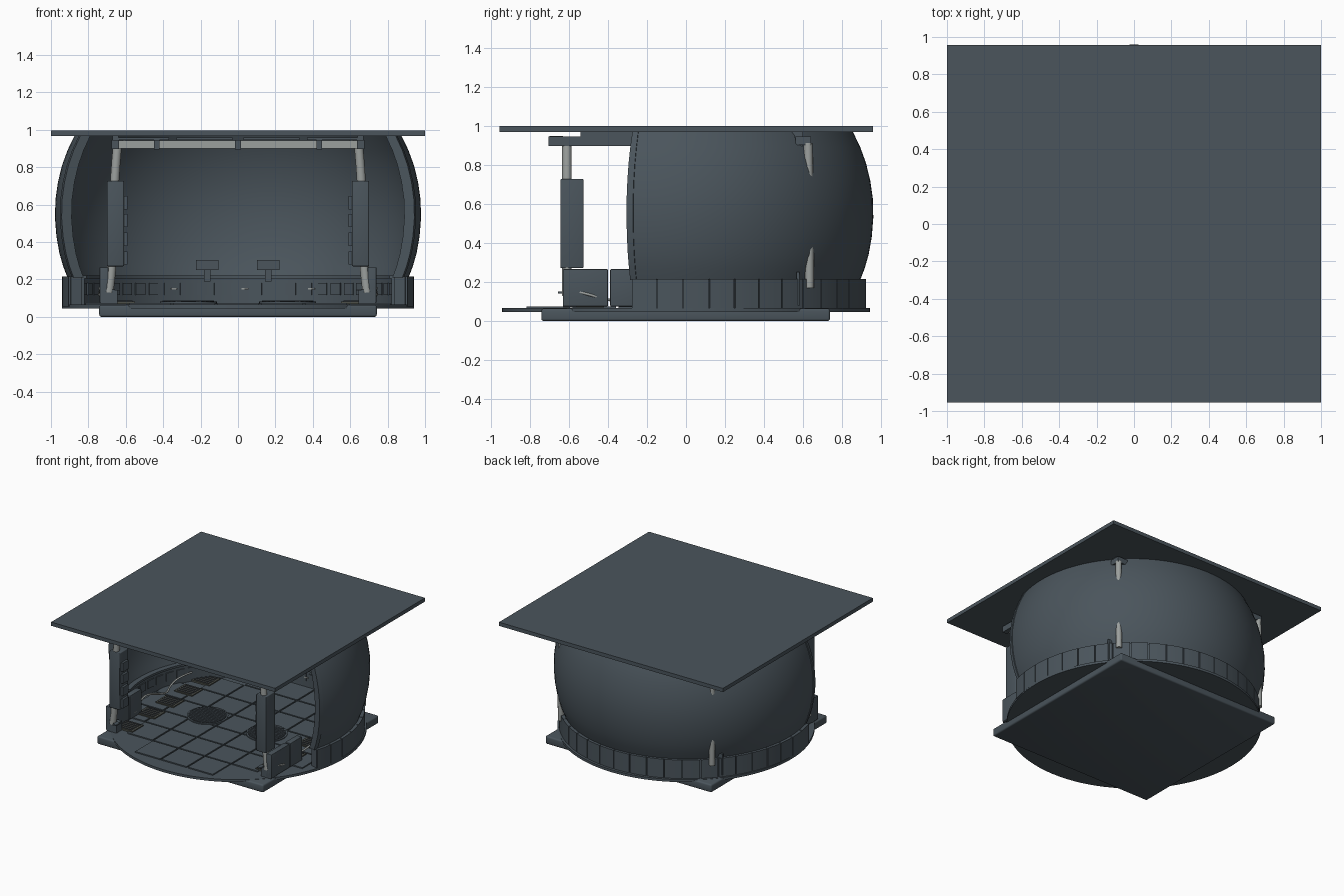
import bpy, bmesh, math
from mathutils import Vector

if "Cube" in bpy.data.objects:
    bpy.data.objects.remove(bpy.data.objects["Cube"])


def mat(name, c):
    m = bpy.data.materials.new(name)
    m.diffuse_color = (*c, 1)
    m.use_nodes = True
    m.node_tree.nodes["Principled BSDF"].inputs["Base Color"].default_value = m.diffuse_color
    return m


SLATE = mat("slate", (0.069, 0.090, 0.107))
LIGHT = mat("light grey", (0.33, 0.35, 0.34))
OLIVE = mat("dark olive", (0.075, 0.08, 0.068))
DARK = mat("dark grille", (0.035, 0.042, 0.05))
CY = -0.02  # centre of the round wall along y


def finish(name, bm, m, smooth=False):
    bmesh.ops.recalc_face_normals(bm, faces=bm.faces)
    me = bpy.data.meshes.new(name)
    bm.to_mesh(me)
    bm.free()
    ob = bpy.data.objects.new(name, me)
    bpy.context.collection.objects.link(ob)
    me.materials.append(m)
    if smooth:
        bpy.ops.object.select_all(action='DESELECT')
        bpy.context.view_layer.objects.active = ob
        ob.select_set(True)
        bpy.ops.object.shade_smooth_by_angle(angle=math.radians(30))
    return ob


def add_box(bm, x0, x1, y0, y1, z0, z1):
    r = bmesh.ops.create_cube(bm, size=1)
    for v in r["verts"]:
        v.co = ((x0 + x1) / 2 + v.co.x * (x1 - x0),
                (y0 + y1) / 2 + v.co.y * (y1 - y0),
                (z0 + z1) / 2 + v.co.z * (z1 - z0))


def boxes(name, m, items, mirror=False, bevel=0):
    bm = bmesh.new()
    for x0, x1, y0, y1, z0, z1 in items:
        add_box(bm, x0, x1, y0, y1, z0, z1)
        if mirror:
            add_box(bm, -x1, -x0, y0, y1, z0, z1)
    if bevel:
        bmesh.ops.bevel(bm, geom=bm.edges[:], offset=bevel, segments=3,
                        affect='EDGES', profile=0.5)
    return finish(name, bm, m, bool(bevel))


def add_arc(bm, profile, a0, a1, n):
    """Sweep a closed (radius, height) profile between two angles."""
    rings = []
    for i in range(n + 1):
        a = math.radians(a0 + (a1 - a0) * i / n)
        rings.append([bm.verts.new((r * math.cos(a), CY + r * math.sin(a), z)) for r, z in profile])
    k = len(profile)
    for p, q in zip(rings, rings[1:]):
        for j in range(k):
            bm.faces.new((p[j], p[(j + 1) % k], q[(j + 1) % k], q[j]))
    bm.faces.new(rings[0])
    bm.faces.new(rings[-1][::-1])


def rect(r0, r1, z0, z1):
    return [(r0, z0), (r1, z0), (r1, z1), (r0, z1)]


def arcs(name, m, profile, spans, n, smooth=True):
    bm = bmesh.new()
    for a0, a1 in spans:
        add_arc(bm, profile, a0, a1, n)
    return finish(name, bm, m, smooth)


def disc(name, m, x, y, r, z0, z1, n=64):
    bm = bmesh.new()
    bmesh.ops.create_cone(bm, cap_ends=True, segments=n, radius1=r, radius2=r, depth=z1 - z0)
    bmesh.ops.translate(bm, verts=bm.verts, vec=(x, y, (z0 + z1) / 2))
    return finish(name, bm, m, True)


def tube(name, m, pts, r):
    cu = bpy.data.curves.new(name, 'CURVE')
    cu.dimensions = '3D'
    cu.bevel_depth = r
    cu.bevel_resolution = 3
    cu.use_fill_caps = True
    sp = cu.splines.new('NURBS')
    sp.points.add(len(pts) - 1)
    for p, c in zip(sp.points, pts):
        p.co = (*c, 1)
    sp.use_endpoint_u = True
    sp.order_u = 3
    cu.materials.append(m)
    ob = bpy.data.objects.new(name, cu)
    bpy.context.collection.objects.link(ob)
    return ob


# Roof, base slab and round floor
boxes("roof_plate", SLATE, [(-1, 1, -0.955, 0.957, 0.967, 0.997)])
boxes("base_slab", SLATE, [(-0.742, 0.742, -0.74, 0.737, 0, 0.064)], bevel=0.012)
disc("floor_disc", SLATE, 0, 0, 0.942, 0.046, 0.066, 96)

# Floor tiles, kept inside the round wall
tiles = []
S = 0.235
for i in range(-3, 4):
    for j in range(-3, 4):
        x, y = i * S, j * S
        if math.hypot(abs(x) + S / 2, abs(y) + S / 2) < 0.99:
            h = S / 2 - 0.006
            tiles.append((x - h, x + h, y - h, y + h, 0.06, 0.075))
boxes("floor_tiles", SLATE, tiles)

# Round floor vents with slatted covers
for s in (-1, 1):
    disc("floor_vent", SLATE, s * 0.265, -0.01, 0.152, 0.07, 0.081, 40)
    disc("vent_grille", DARK, s * 0.265, -0.01, 0.138, 0.078, 0.084, 40)
    slats = []
    for k in range(-6, 7):
        w = math.sqrt(0.138 ** 2 - (k * 0.02) ** 2)
        slats.append((s * 0.265 - w, s * 0.265 + w, k * 0.02 - 0.014, k * 0.02 - 0.006, 0.08, 0.087))
    boxes("vent_slats", SLATE, slats)

# Side floor grates
grates, bars = [], []
for y in (-0.49, -0.21, 0.03, 0.27, 0.49):
    grates.append((0.55, 0.71, y - 0.07, y + 0.07, 0.07, 0.083))
    for k in range(5):
        yy = y - 0.052 + k * 0.026
        bars.append((0.565, 0.695, yy - 0.005, yy + 0.005, 0.08, 0.087))
boxes("side_grates", OLIVE, grates, True)
boxes("grate_slots", DARK, bars, True)

# Bulging round wall, open to the front
outer = [(0.912, 0.21), (0.935, 0.27), (0.955, 0.34), (0.971, 0.43), (0.979, 0.53), (0.976, 0.63),
         (0.963, 0.72), (0.941, 0.81), (0.912, 0.89), (0.875, 0.967)]
A0, A1 = -16, 196
shell = outer + [(r - 0.04, z) for r, z in reversed(outer)]
arcs("round_wall", SLATE, shell, [(A0, A1)], 72)
# Raised trim around the wall opening
trim = [(r + 0.006, z) for r, z in outer] + [(r - 0.05, z) for r, z in reversed(outer)]
arcs("wall_trim", SLATE, trim, [(A0 - 0.8, A0 + 1.2), (A1 - 1.2, A1 + 0.8)], 1)

# Lower band with separate outer panels
arcs("band_core", SLATE, rect(0.87, 0.93, 0.05, 0.212), [(A0, A1)], 72)
N = 26
step = (A1 - A0) / N
arcs("band_panels", SLATE, rect(0.92, 0.941, 0.055, 0.216),
     [(A0 + i * step + 0.2, A0 + (i + 1) * step - 0.2) for i in range(N)], 3)

# Inner console ring with ledge and small panels
arcs("inner_console", SLATE, rect(0.845, 0.875, 0.06, 0.205), [(A0 + 2, A1 - 2)], 72)
arcs("inner_ledge", SLATE, rect(0.835, 0.9, 0.205, 0.222), [(A0 + 2, A1 - 2)], 72)
spans = [(90 + i * 6.4 - 2.3, 90 + i * 6.4 + 2.3) for i in range(-15, 16)]
arcs("console_panels", SLATE, rect(0.838, 0.846, 0.118, 0.182), spans, 2)
arcs("console_lamps", LIGHT, rect(0.835, 0.84, 0.145, 0.154),
     [(90 + a - 1.3, 90 + a + 1.3) for a in (-28, -2.5, 24)], 2)

# Two small screens on stalks at the back
for x in (-0.165, 0.162):
    boxes("screen", SLATE, [(x - 0.06, x + 0.06, 0.755, 0.775, 0.25, 0.305),
                            (x - 0.018, x + 0.018, 0.765, 0.785, 0.19, 0.26)])

# Poles: bare at the ends, sleeved at the front, half sunk in the wall at the back
for s in (-1, 1):
    tube("front_pole", LIGHT, [(s * 0.69, -0.61, 0.13), (s * 0.667, -0.61, 0.3),
                               (s * 0.665, -0.61, 0.7), (s * 0.645, -0.61, 0.91)], 0.025)
    tube("rear_pole", LIGHT, [(s * 0.675, 0.632, 0.17), (s * 0.68, 0.632, 0.5),
                              (s * 0.672, 0.625, 0.91)], 0.023)
boxes("pole_sleeve", SLATE, [(0.61, 0.7, -0.643, -0.525, 0.27, 0.727)], True, 0.006)
boxes("sleeve_buttons", SLATE, [(0.592, 0.612, -0.62, -0.55, z, z + 0.07)
                                for z in (0.28, 0.38, 0.48, 0.575)], True)
boxes("pole_foot", SLATE, [(0.645, 0.735, -0.63, -0.56, 0.07, 0.145),
                           (0.63, 0.66, -0.655, -0.6, 0.14, 0.15)], True)
boxes("rear_bracket", SLATE, [(0.66, 0.73, 0.565, 0.58, 0.08, 0.25),
                              (0.60, 0.69, 0.56, 0.64, 0.9, 0.945)], True)

# Low side walls between the front poles and the round wall
boxes("side_wall", SLATE, [(0.693, 0.74, -0.63, -0.4, 0.075, 0.265),
                           (0.693, 0.74, -0.388, -0.24, 0.075, 0.265)], True, 0.004)

# Overhead frame: light front bar, dark joints and side rails
boxes("front_light_bar", LIGHT, [(-0.65, 0.65, -0.69, -0.64, 0.9, 0.942)])
boxes("bar_joints", SLATE, [(x - 0.015, x + 0.015, -0.7, -0.63, 0.896, 0.946) for x in (-0.435, 0, 0.435)])
boxes("side_rails", SLATE, [(0.635, 0.675, -0.705, 0.6, 0.897, 0.945)], True)
boxes("ceiling_panels", SLATE, [(0.03, 0.33, -0.54, 0.6, 0.945, 0.96),
                                (0.37, 0.64, -0.54, 0.6, 0.945, 0.96)], True)
boxes("roof_supports", SLATE, [(0.64, 0.67, -0.54, 0.6, 0.94, 0.97)], True)

# Loose cable along each side
for s in (-1, 1):
    tube("side_cable", LIGHT, [(s * (0.72 + 0.03 * math.sin(i * 1.7)), -0.6 + i * 0.1,
                                0.13 + 0.03 * math.cos(i * 1.3)) for i in range(11)], 0.007)
